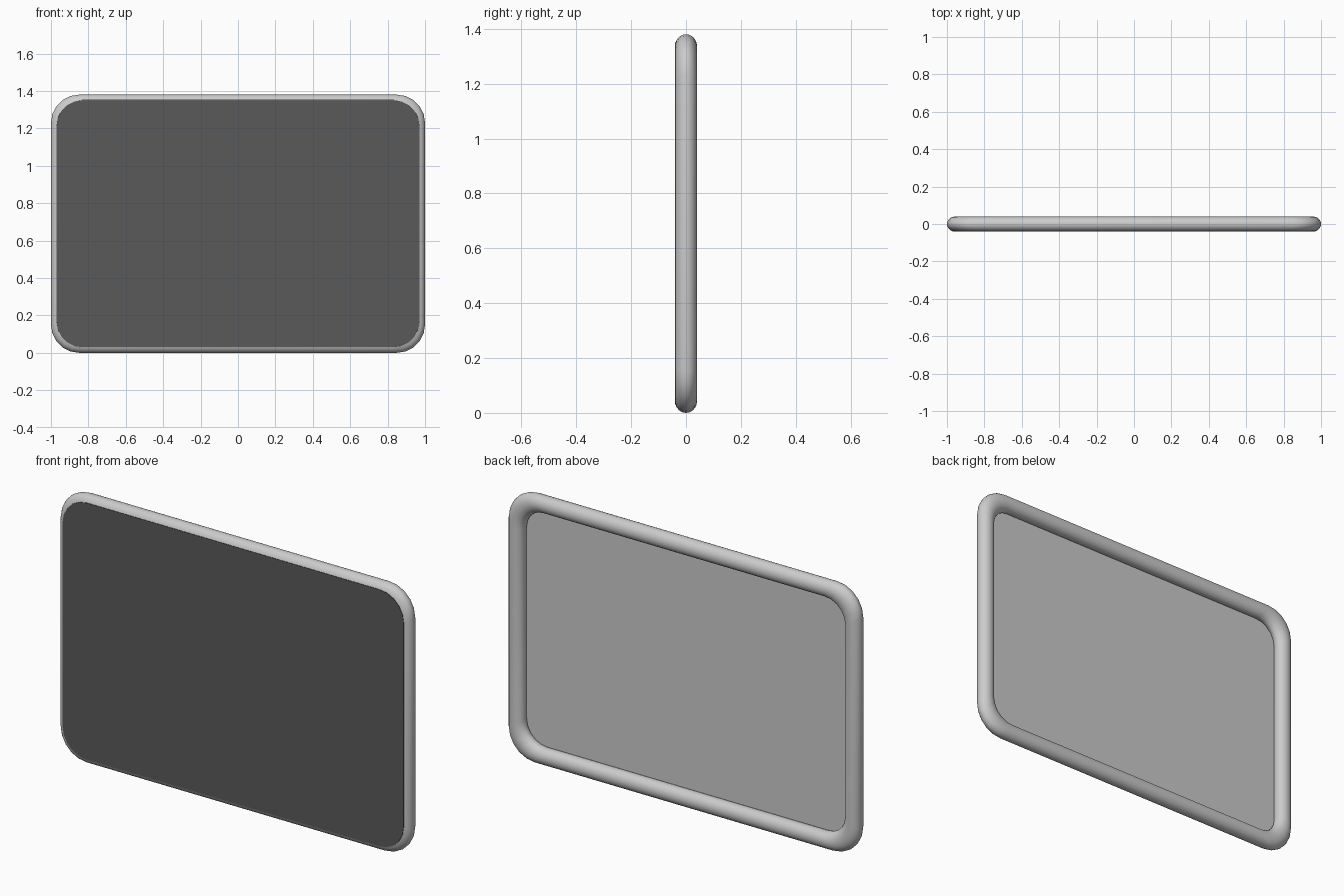
import bpy, bmesh
from math import cos, sin, radians

if "Cube" in bpy.data.objects:
    bpy.data.objects.remove(bpy.data.objects["Cube"])

W, H = 1.0, 0.69          # half width and half height
CORNER, STEPS = 0.15, 5   # outer corner radius and facets per corner


def loop(inset, y):
    """Rounded rectangle, inset from the outer outline, at depth y."""
    r = CORNER - 0.4 * inset
    w, h = W - inset - r, H - inset - r
    pts = []
    for k, (sx, sz) in enumerate([(1, 1), (-1, 1), (-1, -1), (1, -1)]):
        for i in range(STEPS + 1):
            a = radians(90 * (k + i / STEPS))
            pts.append((sx * w + r * cos(a), y, H + sz * h + r * sin(a)))
    return pts


def loft(name, sections, caps=False):
    """Skin a list of (inset, y) loops, optionally closing both ends."""
    bm = bmesh.new()
    rings = [[bm.verts.new(p) for p in loop(d, y)] for d, y in sections]
    n = len(rings[0])
    for a, b in zip(rings, rings[1:]):
        for i in range(n):
            j = (i + 1) % n
            bm.faces.new((a[i], b[i], b[j], a[j]))
    if caps:
        bm.faces.new(rings[0])
        bm.faces.new(rings[-1][::-1])
    mesh = bpy.data.meshes.new(name)
    bm.to_mesh(mesh)
    bm.free()
    ob = bpy.data.objects.new(name, mesh)
    bpy.context.collection.objects.link(ob)
    return ob


# Rounded rim: oval tube, open where the panels cover it
N = 20
profile = []
for i in range(N + 1):
    t = radians(-72 + (210 + 72) * i / N)
    profile.append((0.043 - 0.043 * cos(t), 0.04 * sin(t)))
rim = loft("rim_frame", profile)
bpy.context.view_layer.objects.active = rim
rim.select_set(True)
bpy.ops.object.shade_smooth_by_angle(angle=radians(40))

# Dark front panel
screen = loft("front_panel", [(0.03, -0.04), (0.03, -0.032)], caps=True)
dark = bpy.data.materials.new("dark_panel")
dark.diffuse_color = (0.1, 0.1, 0.1, 1)
dark.use_nodes = True
dark.node_tree.nodes["Principled BSDF"].inputs["Base Color"].default_value = dark.diffuse_color
screen.data.materials.append(dark)

# Recessed back panel
loft("back_panel", [(0.08, -0.032), (0.08, -0.02)], caps=True)

# Make all normals face outward
for ob in (screen, bpy.data.objects["back_panel"]):
    bm = bmesh.new()
    bm.from_mesh(ob.data)
    bmesh.ops.recalc_face_normals(bm, faces=bm.faces)
    bm.to_mesh(ob.data)
    bm.free()
# Rim is an open strip: flip only if its outer wall points inward
if max(rim.data.polygons, key=lambda p: p.center.x).normal.x < 0:
    rim.data.flip_normals()
